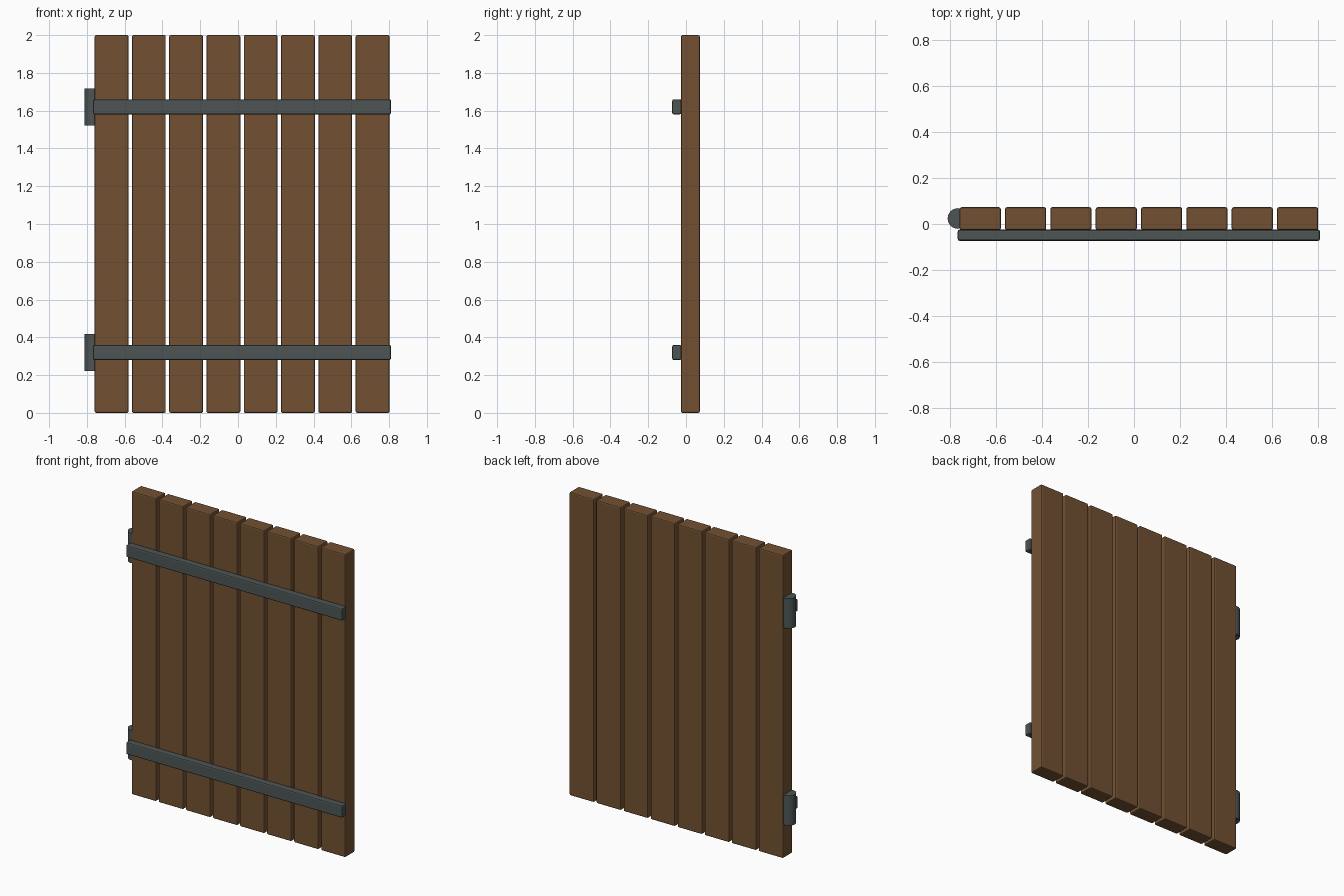
import bpy

if "Cube" in bpy.data.objects:
    bpy.data.objects.remove(bpy.data.objects["Cube"])


def material(name, color):
    m = bpy.data.materials.new(name)
    m.diffuse_color = color
    m.use_nodes = True
    m.node_tree.nodes["Principled BSDF"].inputs["Base Color"].default_value = m.diffuse_color
    return m


wood = material("wood", (0.17, 0.083, 0.032, 1))
iron = material("iron", (0.075, 0.09, 0.09, 1))


def box(name, lo, hi, mat, bevel=0.008):
    bpy.ops.mesh.primitive_cube_add(size=1, location=[(a + b) / 2 for a, b in zip(lo, hi)])
    ob = bpy.context.object
    ob.name = name
    ob.scale = [b - a for a, b in zip(lo, hi)]
    bpy.ops.object.transform_apply(location=False, rotation=False, scale=True)
    mod = ob.modifiers.new("edge_bevel", 'BEVEL')
    mod.width = bevel
    mod.segments = 2
    ob.data.materials.append(mat)
    return ob


# Vertical planks
for i in range(8):
    x = -0.759 + i * 0.1974
    box(f"plank_{i + 1}", (x, -0.027, 0), (x + 0.179, 0.073, 2), wood)

# Front straps and hinge barrels
for label, z in (("lower", 0.32), ("upper", 1.62)):
    box(f"{label}_strap", (-0.768, -0.073, z - 0.04), (0.81, -0.025, z + 0.04), iron)
    bpy.ops.mesh.primitive_cylinder_add(vertices=16, radius=0.045, depth=0.197,
                                        location=(-0.767, 0.024, z))
    hinge = bpy.context.object
    hinge.name = f"{label}_hinge"
    hinge.data.materials.append(iron)
    bpy.ops.object.shade_smooth_by_angle()
